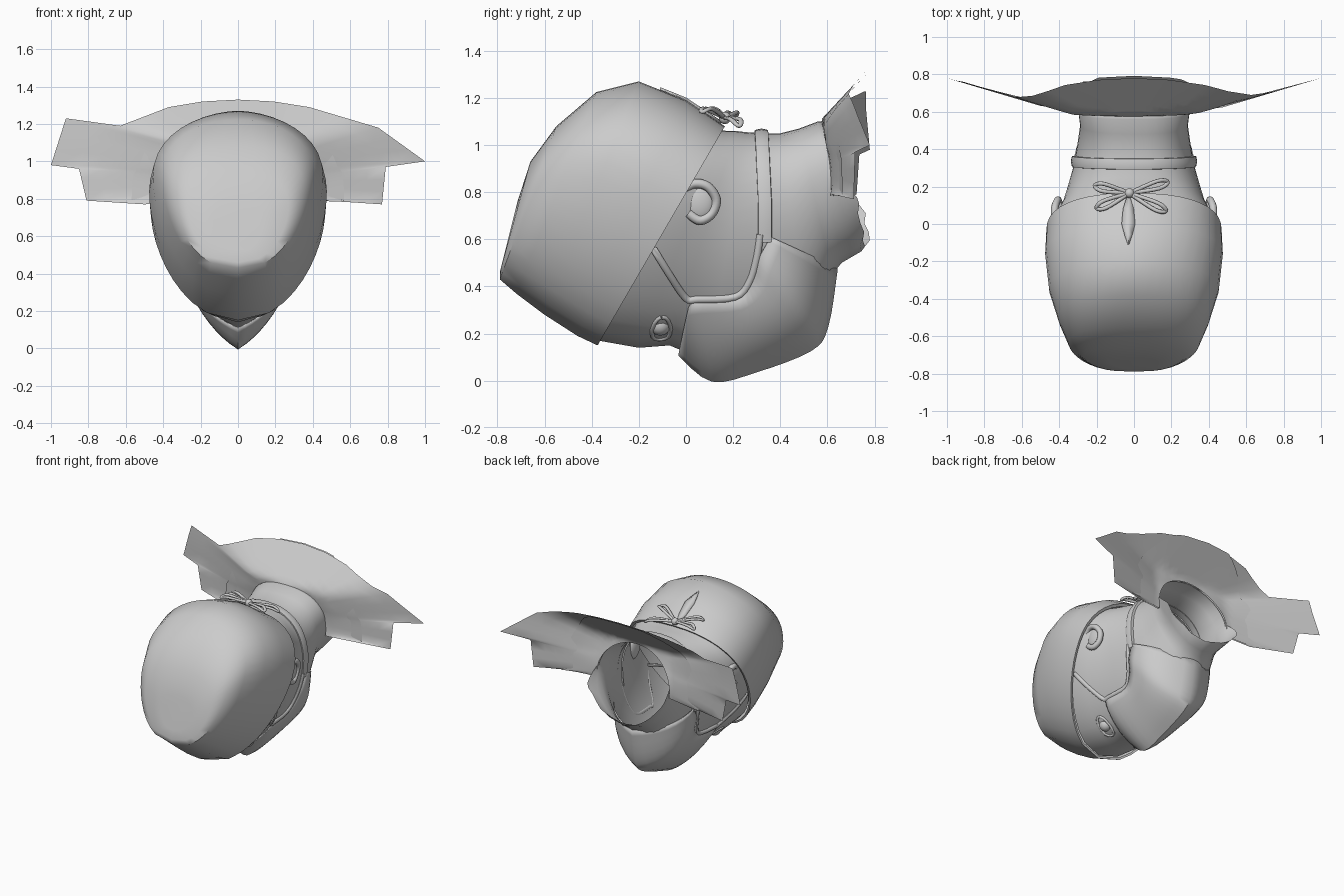
import bpy, bmesh, math, random
from mathutils import Vector as V
from mathutils.bvhtree import BVHTree

if "Cube" in bpy.data.objects:
    bpy.data.objects.remove(bpy.data.objects["Cube"])
random.seed(4)


def make(name, verts, faces, angle=40, thick=0):
    me = bpy.data.meshes.new(name)
    me.from_pydata(verts, [], faces)
    bm = bmesh.new()
    bm.from_mesh(me)
    bmesh.ops.recalc_face_normals(bm, faces=bm.faces)
    bm.to_mesh(me)
    bm.free()
    ob = bpy.data.objects.new(name, me)
    bpy.context.collection.objects.link(ob)
    if thick:
        s = ob.modifiers.new("thickness", 'SOLIDIFY')
        s.thickness, s.offset = thick, 0
    bpy.ops.object.select_all(action='DESELECT')
    ob.select_set(True)
    bpy.context.view_layer.objects.active = ob
    bpy.ops.object.shade_smooth_by_angle(angle=math.radians(angle))
    return ob


def grid(name, rows, closed=False, cap=False, **kw):
    n, m = len(rows), len(rows[0])
    faces = [(i * m + j, i * m + (j + 1) % m, (i + 1) * m + (j + 1) % m, (i + 1) * m + j)
             for i in range(n - 1) for j in range(m if closed else m - 1)]
    if cap:
        faces.append(tuple((n - 1) * m + j for j in range(m)))
    return make(name, [p for r in rows for p in r], faces, **kw)


def section(top, bot, w, p=0.6, q=0.8, k=0.62, n=40):
    """Egg-shaped ring between a top and a bottom point of the side profile.
    p and q set how full the lower and the upper half are."""
    ring = []
    for i in range(n):
        a = 2 * math.pi * i / n
        t = ((1 - math.cos(a)) / 2) ** k
        s = math.sin(a)
        x = math.copysign(abs(s) ** (p if math.cos(a) > 0 else q), s) * w
        ring.append((x, bot[0] + (top[0] - bot[0]) * t, bot[1] + (top[1] - bot[1]) * t))
    return ring


def tree(ob):
    return BVHTree.FromPolygons([v.co for v in ob.data.vertices],
                                [tuple(p.vertices) for p in ob.data.polygons])


def side_hit(tr, y, z, off=0.012):
    h = tr.ray_cast(V((2, y, z)), V((-1, 0, 0)))[0]
    return V(((h.x if h else 0.28) + off, y, z))


def tube(name, pts, r, flat=1.0, up=V((0, 0, 1)), n=8):
    """Tube along a path, squashed along 'up'."""
    rows = []
    for i, p in enumerate(pts):
        t = (V(pts[min(i + 1, len(pts) - 1)]) - V(pts[max(i - 1, 0)])).normalized()
        s = t.cross(up).normalized()
        u = s.cross(t)
        rows.append([V(p) + s * r * math.cos(2 * math.pi * k / n)
                     + u * r * flat * math.sin(2 * math.pi * k / n) for k in range(n)])
    return grid(name, rows, closed=True, cap=True, angle=60)


def spline(pts, n=5):
    """Catmull-Rom smoothing of a short path."""
    pts = [V(p) for p in pts]
    out = []
    for i in range(len(pts) - 1):
        a, b, c, d = pts[max(i - 1, 0)], pts[i], pts[i + 1], pts[min(i + 2, len(pts) - 1)]
        for j in range(n):
            t = j / n
            out.append(0.5 * (2 * b + (c - a) * t + (2 * a - 5 * b + 4 * c - d) * t * t
                              + (3 * b - a - 3 * c + d) * t ** 3))
    return out + [pts[-1]]


def ball(name, loc, scale):
    bpy.ops.mesh.primitive_uv_sphere_add(segments=20, ring_count=12, radius=1, location=loc)
    bpy.context.object.name = name
    bpy.context.object.scale = scale
    bpy.ops.object.shade_smooth()


# head and neck skin, torn open at the throat
rings = [section(*s) for s in (
    ((.12, 1.07), (-.37, .17), .445), ((.17, 1.06), (-.20, .14), .415),
    ((.21, 1.06), (-.07, .15), .38), ((.25, 1.055), (.10, .08), .355, .75),
    ((.32, 1.05), (.30, .10), .322, .75), ((.40, 1.05), (.52, .22), .30, .65),
    ((.48, 1.07), (.62, .45), .288, .6), ((.56, 1.10), (.66, .50), .297, .6))]
for f in (.35, .7, 1):
    ring = []
    for x, y, z in rings[7]:
        low = 1 - min(1, max(0, (z - .68) / .2))
        rag = random.uniform(-.03, .01) * low if f == 1 else 0
        ring.append((x * (1 + .25 * f * low), y + f * (.02 + .1 * low) + rag, z + f * .07 * low))
    rings.append(ring)
head = grid("head_skin", rings, closed=True, angle=60)
skin = tree(head)

# surgical cap
cap = grid("cap", [section(*s) for s in (
    ((.15, 1.065), (-.37, .165), .45, .56, .82), ((.165, 1.08), (-.375, .15), .468, .56, .82),
    ((.0, 1.19), (-.46, .19), .475, .56, .95), ((-.2, 1.27), (-.6, .28), .455, .54, 1.15),
    ((-.38, 1.225), (-.72, .37), .405, .52, 1.0), ((-.55, 1.08), (-.79, .43), .35, .48, .75),
    ((-.66, .93), (-.79, .46), .27, .48, .7), ((-.715, .76), (-.775, .52), .13, .5))],
    closed=True, cap=True, angle=50)
capt = tree(cap)

# face mask: centre line to side edge, mirrored
mask_rows = []
for cy, cz, y, z, bx in ((-.03, .11, .01, .31, .6), (.11, 0, .05, .345, .58), (.30, .04, .22, .355, .75),
                         (.53, .13, .28, .42, .95), (.60, .23, .31, .52, 1.0), (.64, .475, .36, .61, .9)):
    e = side_hit(skin, y, z)
    c = V((0, cy, cz))
    k = V((e.x * bx, cy * .75 + y * .25, cz * .7 + z * .3))
    half = [c * (1 - t) ** 2 + k * 2 * t * (1 - t) + e * t * t for t in [i / 8 for i in range(9)]]
    mask_rows.append([V((-p.x, p.y, p.z)) for p in half[:0:-1]] + half)
grid("face_mask", [spline(c, 4) for c in zip(*mask_rows)], angle=45, thick=.008)

# ties, ears and eyes on both sides
for sx, tag in ((1, "right"), (-1, "left")):
    def mir(pts):
        return [V((p[0] * sx, p[1], p[2])) for p in pts]
    up = V((sx, 0, 0))
    line = spline([(0, y, z) for y, z in ((-.15, .58), (-.07, .45), (.0, .35), (.05, .345), (.21, .355),
                                          (.27, .42), (.30, .52), (.315, .62))], 4)
    tube("mask_tie_" + tag, mir([side_hit(skin, p.y, p.z, .008) for p in line]), .015, .7, up)

    # ear
    ex = side_hit(skin, .05, .76, 0).x
    rim = [(ex + dx, y, z) for dx, y, z in ((.0, -.02, .80), (.01, .03, .835), (.01, .09, .825),
           (-.005, .128, .77), (-.01, .11, .71), (.0, .06, .68), (.0, .01, .71))]
    tube("ear_rim_" + tag, mir(spline(rim)), .02, 1, up)
    ball("ear_" + tag, ((ex - .015) * sx, .055, .755), (.028, .065, .075))

    # eye with lids
    hit = skin.ray_cast(V((.16, -.11, -1)), V((0, 0, 1)))[0]
    ball("eye_" + tag, (.16 * sx, -.11, hit.z + .03), (.045, .045, .045))
    lid = []
    for i in range(17):
        a = 2 * math.pi * i / 16
        x, y = .165 + .065 * math.cos(a), -.105 + .04 * math.sin(a)
        h = skin.ray_cast(V((x, y, -1)), V((0, 0, 1)))[0]
        lid.append((x, y, h.z))
    tube("eyelids_" + tag, mir(lid), .009)

# neck band running over the back of the neck
rows = []
for i in range(33):
    a = math.radians(-27 + 234 * i / 32)
    y = .335 - .015 * max(0, math.sin(a))
    d = V((math.cos(a), 0, math.sin(a)))
    p = skin.ray_cast(V((0, y, .75)), d)[0]
    rows.append([p + V((0, dy, 0)) + d * o for dy, o in
                 ((-.03, -.005), (-.028, .014), (0, .02), (.028, .014), (.03, -.005))])
grid("neck_band", rows, angle=60)

# bow at the back of the cap
knot = V((-.025, .165, 1.115))
for i, (x, y, z) in enumerate(((-.21, .205, 1.12), (.18, .225, 1.08), (-.20, .085, 1.14), (.17, .07, 1.14))):
    end = V((x, y, z))
    s = (end - knot).cross(V((0, 0, 1))).normalized() * .02
    mid = knot.lerp(end, .75) + V((0, 0, .02))
    tube("bow_loop_%d" % i, spline([knot, mid + s, end, mid - s, knot], 5), .011, .8)
ball("bow_knot", knot, (.026, .026, .026))
leaf = []
for y, w in ((.15, .006), (.08, .028), (0, .036), (-.06, .02), (-.11, .002)):
    h = capt.ray_cast(V((-.03, y, 3)), V((0, 0, -1)))[0]
    z = (h.z if h else 1.09) + .004
    leaf.append([(-.03 - w, y, z), (-.03, y, z + .006), (-.03 + w, y, z)])
grid("bow_tail", leaf, thick=.006)

# gown: ragged dished sheet over the shoulders, with a second layer behind it
outline = [(.47, .79), (.77, .77), (.79, .97), (1, 1.0), (.75, 1.18), (.38, 1.29), (.19, 1.32), (0, 1.33),
           (-.19, 1.32), (-.37, 1.29), (-.63, 1.19), (-.92, 1.23), (-1, .98), (-.85, .96), (-.81, .79), (-.5, .77)]
dense = [V(a).lerp(V(b), j / 3) for a, b in zip(outline, outline[1:]) for j in range(3)] + [V(outline[-1])]


def sheet(name, steps, back, reach):
    rows = []
    for f in steps:
        row = []
        for i, o in enumerate(dense):
            a = math.radians(-10 + 200 * i / (len(dense) - 1))
            c = V((.30 * math.cos(a), .83 + .27 * math.sin(a)))
            d = o - c
            p = c + d * f * min(1, reach / d.length)
            out = max(0, (abs(p.x) - .31) / .69)
            rise = max(0, (p.y - 1.11) / .22)
            y = .575 + .04 * abs(math.cos(a)) ** 3 * (1 - f) + .205 * (out ** 4 + rise ** 4) ** .25
            row.append((p.x, y + back, p.y))
        rows.append(row)
    grid(name, rows, angle=60)


steps = (0, .1, .2, .35, .5, .65, .8, 1)
sheet("gown", steps, 0, 9)
sheet("shoulder_skin", steps, .012, .27)
